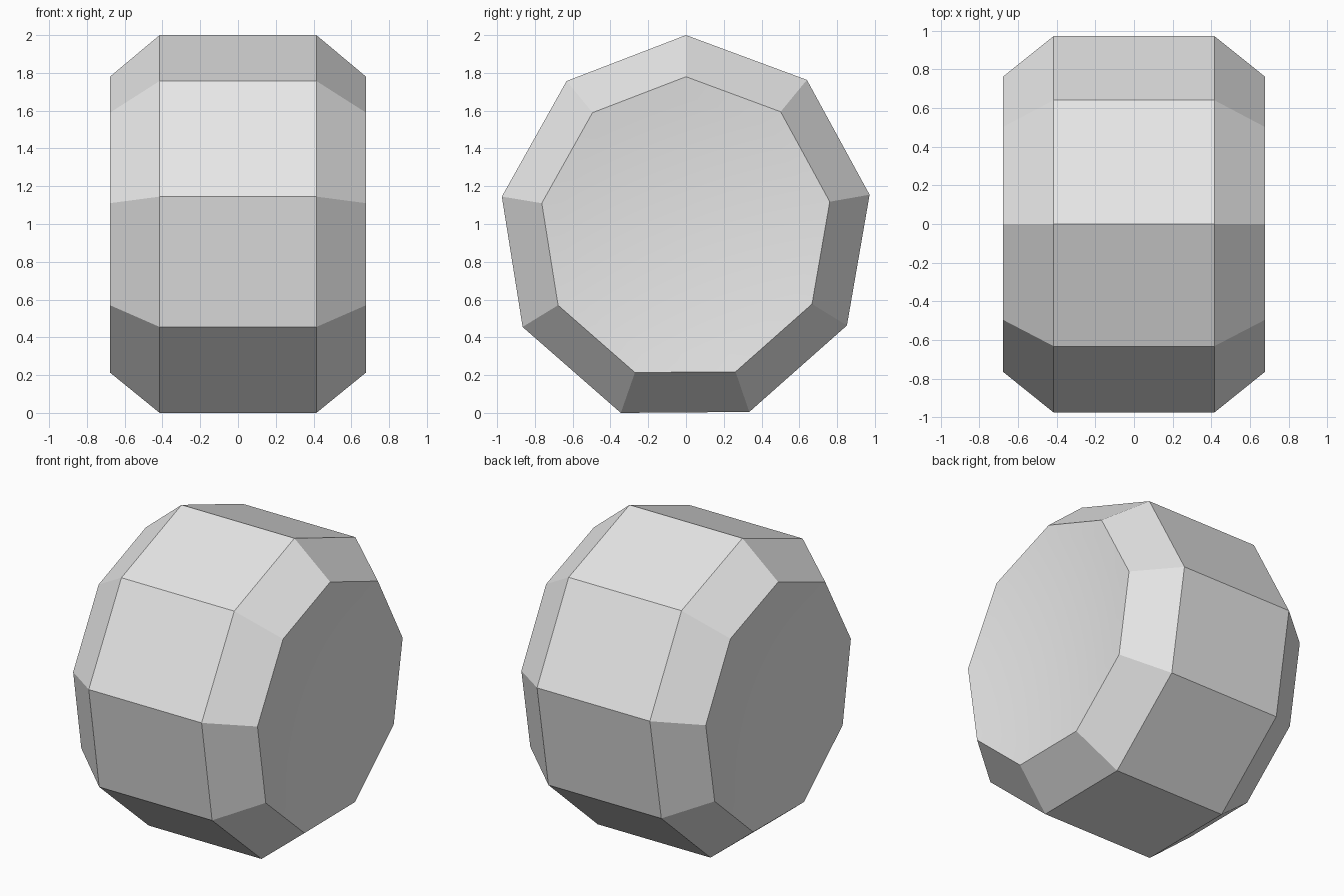
import bpy, bmesh, math

if "Cube" in bpy.data.objects:
    bpy.data.objects.remove(bpy.data.objects["Cube"])

# Nine-sided side profile of the drum (y, z)
PROFILE = [(0.0, 2.0), (0.64, 1.763), (0.972, 1.155), (0.852, 0.463), (0.335, 0.005),
           (-0.345, 0.0), (-0.865, 0.455), (-0.975, 1.145), (-0.632, 1.757)]
CENTRE_Z = 0.985
BAND_X, CAP_X = 0.415, 0.678   # half widths of tread band and of end caps
CAP_SCALE = 0.783              # cap outline relative to the band outline
DISH_DEPTH = 0.05              # shallow hollow of each cap
DISH_STEPS = 8


def ring(bm, x, scale):
    return [bm.verts.new((x, y * scale, CENTRE_Z + (z - CENTRE_Z) * scale))
            for y, z in PROFILE]


def bridge(bm, a, b):
    n = len(a)
    for i in range(n):
        j = (i + 1) % n
        bm.faces.new((a[i], a[j], b[j], b[i]))


bm = bmesh.new()

# Straight tread band
band = {s: ring(bm, s * BAND_X, 1.0) for s in (-1, 1)}
bridge(bm, band[-1], band[1])

# Bevelled shoulder and dished cap on each side
for s in (-1, 1):
    previous = band[s]
    for k in range(DISH_STEPS):
        t = 1.0 - k / DISH_STEPS
        current = ring(bm, s * (CAP_X - DISH_DEPTH * (1.0 - t * t)), CAP_SCALE * t)
        bridge(bm, previous, current)
        previous = current
    hub = bm.verts.new((s * (CAP_X - DISH_DEPTH), 0.0, CENTRE_Z))
    for i in range(len(previous)):
        bm.faces.new((previous[i], previous[(i + 1) % len(previous)], hub))

bmesh.ops.recalc_face_normals(bm, faces=bm.faces)
mesh = bpy.data.meshes.new("drum_wheel")
bm.to_mesh(mesh)
bm.free()

wheel = bpy.data.objects.new("drum_wheel", mesh)
bpy.context.collection.objects.link(wheel)

# Single light grey colour
grey = bpy.data.materials.new("light grey")
grey.diffuse_color = (0.8, 0.8, 0.8, 1.0)
grey.use_nodes = True
grey.node_tree.nodes["Principled BSDF"].inputs["Base Color"].default_value = grey.diffuse_color
mesh.materials.append(grey)

# Smooth dishes, crisp facets elsewhere
bpy.context.view_layer.objects.active = wheel
wheel.select_set(True)
bpy.ops.object.shade_smooth_by_angle(angle=math.radians(30))
